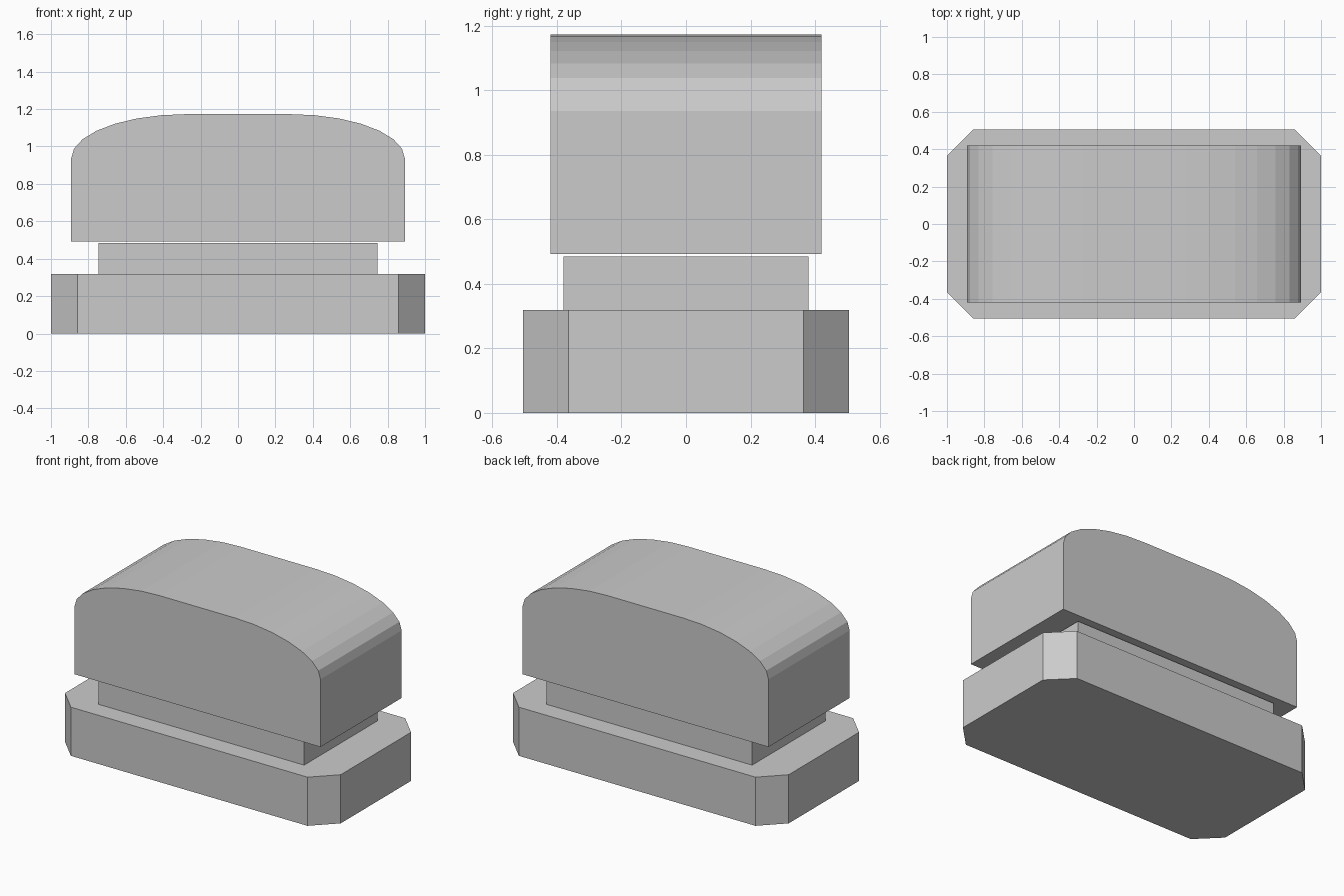
import bpy, bmesh
from math import cos, sin, pi

if "Cube" in bpy.data.objects:
    bpy.data.objects.remove(bpy.data.objects["Cube"])


def prism(name, outline, direction):
    """Extrude a flat closed outline of 3D points along a direction."""
    bm = bmesh.new()
    face = bm.faces.new([bm.verts.new(p) for p in outline])
    ext = bmesh.ops.extrude_face_region(bm, geom=[face], use_keep_orig=True)
    moved = [g for g in ext["geom"] if isinstance(g, bmesh.types.BMVert)]
    bmesh.ops.translate(bm, verts=moved, vec=direction)
    bmesh.ops.recalc_face_normals(bm, faces=bm.faces)
    mesh = bpy.data.meshes.new(name)
    bm.to_mesh(mesh)
    bm.free()
    obj = bpy.data.objects.new(name, mesh)
    bpy.context.collection.objects.link(obj)
    return obj


# base plate with chamfered corners
X, Y, C = 1.0, 0.506, 0.142
base = [(X, Y - C), (X - C, Y), (C - X, Y), (-X, Y - C),
        (-X, C - Y), (C - X, -Y), (X - C, -Y), (X, C - Y)]
prism("base_plate", [(x, y, 0) for x, y in base], (0, 0, 0.319))

# narrow neck between base and cap
neck = [(0.745, 0.379), (-0.745, 0.379), (-0.745, -0.379), (0.745, -0.379)]
prism("neck", [(x, y, 0.319) for x, y in neck], (0, 0, 0.165))

# cap with elliptically rounded upper edges
STEPS, FLAT, RX, RZ, SPRING, BOTTOM, DEPTH = 7, 0.272, 0.62, 0.237, 0.936, 0.493, 0.42
arc = [(FLAT + RX * cos(i * pi / 2 / STEPS), SPRING + RZ * sin(i * pi / 2 / STEPS))
       for i in range(STEPS + 1)]
right = [(FLAT + RX, BOTTOM)] + arc
profile = right + [(-x, z) for x, z in reversed(right)]
prism("rounded_cap", [(x, -DEPTH, z) for x, z in profile], (0, 2 * DEPTH, 0))
